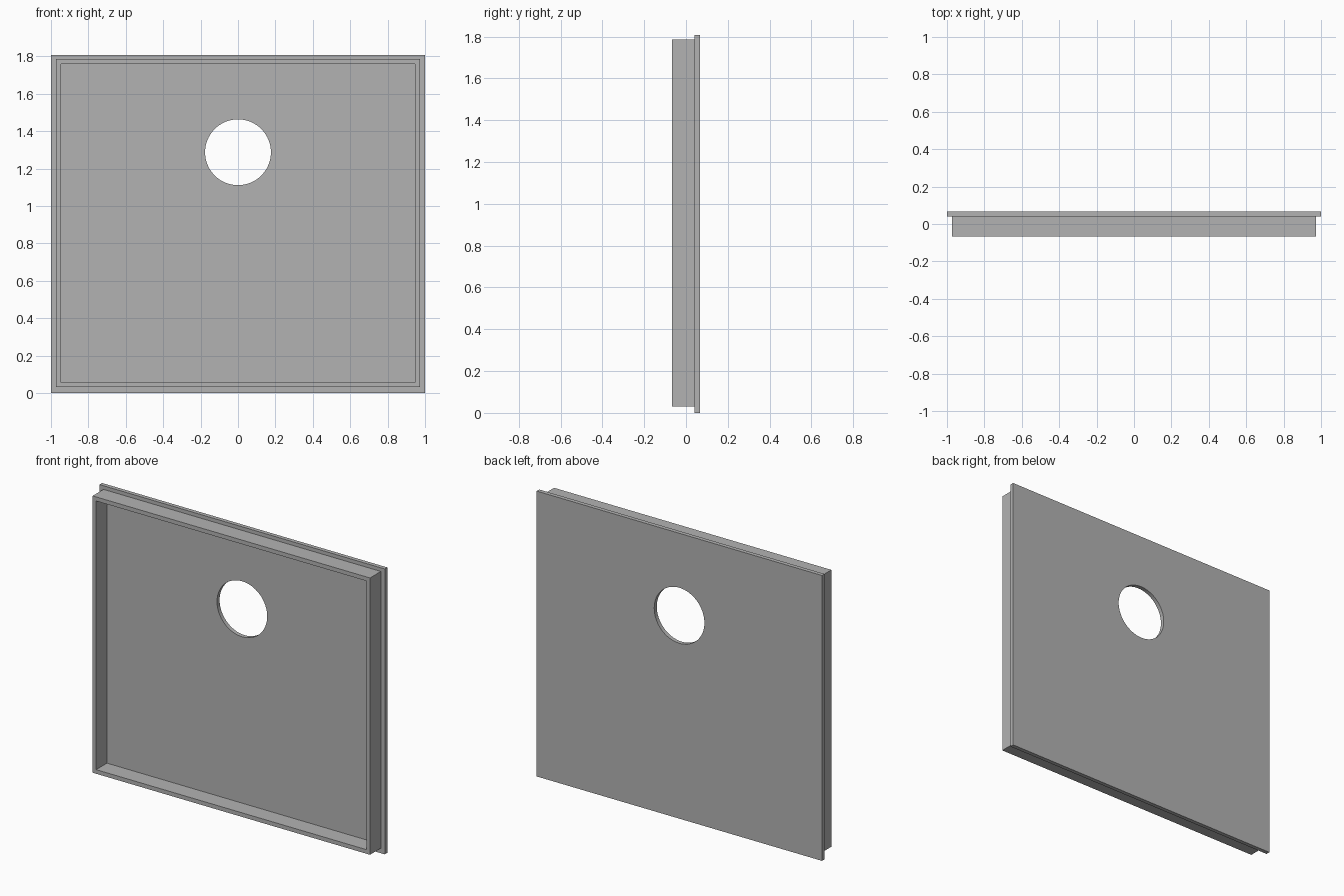
import bpy
import bmesh
import math

cube = bpy.data.objects.get("Cube")
if cube:
    bpy.data.objects.remove(cube, do_unlink=True)

# Single grey material
grey = bpy.data.materials.new("plain_grey")
grey.use_nodes = True
color = (0.45, 0.45, 0.45, 1.0)
grey.diffuse_color = color
grey.node_tree.nodes["Principled BSDF"].inputs["Base Color"].default_value = color


def rectangle(half_width, bottom, top):
    return [(-half_width, bottom), (half_width, bottom),
            (half_width, top), (-half_width, top)]


def circle(center_z, radius, sides):
    angles = [2 * math.pi * i / sides for i in range(sides)]
    return [(radius * math.cos(a), center_z + radius * math.sin(a)) for a in angles]


def pierced_slab(name, outer, hole, front, back):
    """Extrude an outline with one opening between two y planes."""
    curve = bpy.data.curves.new(name, "CURVE")
    curve.dimensions = "2D"
    curve.fill_mode = "BOTH"
    curve.extrude = (back - front) / 2
    for outline in (outer, hole):
        spline = curve.splines.new("POLY")
        spline.points.add(len(outline) - 1)
        for point, (x, z) in zip(spline.points, outline):
            point.co = (x, z, 0, 1)
        spline.use_cyclic_u = True
    obj = bpy.data.objects.new(name, curve)
    bpy.context.collection.objects.link(obj)
    obj.location.y = (front + back) / 2
    obj.rotation_euler.x = math.pi / 2

    bpy.ops.object.select_all(action="DESELECT")
    obj.select_set(True)
    bpy.context.view_layer.objects.active = obj
    bpy.ops.object.convert(target="MESH")
    obj = bpy.context.object
    bpy.ops.object.transform_apply(location=True, rotation=True, scale=True)

    # Weld caps to walls and make the normals consistent
    bm = bmesh.new()
    bm.from_mesh(obj.data)
    bmesh.ops.remove_doubles(bm, verts=bm.verts, dist=1e-4)
    bmesh.ops.recalc_face_normals(bm, faces=bm.faces)
    bm.to_mesh(obj.data)
    bm.free()
    obj.data.materials.clear()
    obj.data.materials.append(grey)
    bpy.ops.object.shade_smooth_by_angle(angle=math.radians(30))
    return obj


FRONT, JOINT, BACK = -0.067, 0.041, 0.067

# Back panel with a round opening
pierced_slab("back_panel", rectangle(1.0, 0, 1.808),
             circle(1.287, 0.176, 64), JOINT, BACK)

# Raised rim standing on the front of the panel
pierced_slab("front_rim", rectangle(0.972, 0.031, 1.785),
             rectangle(0.947, 0.057, 1.759), FRONT, JOINT)
